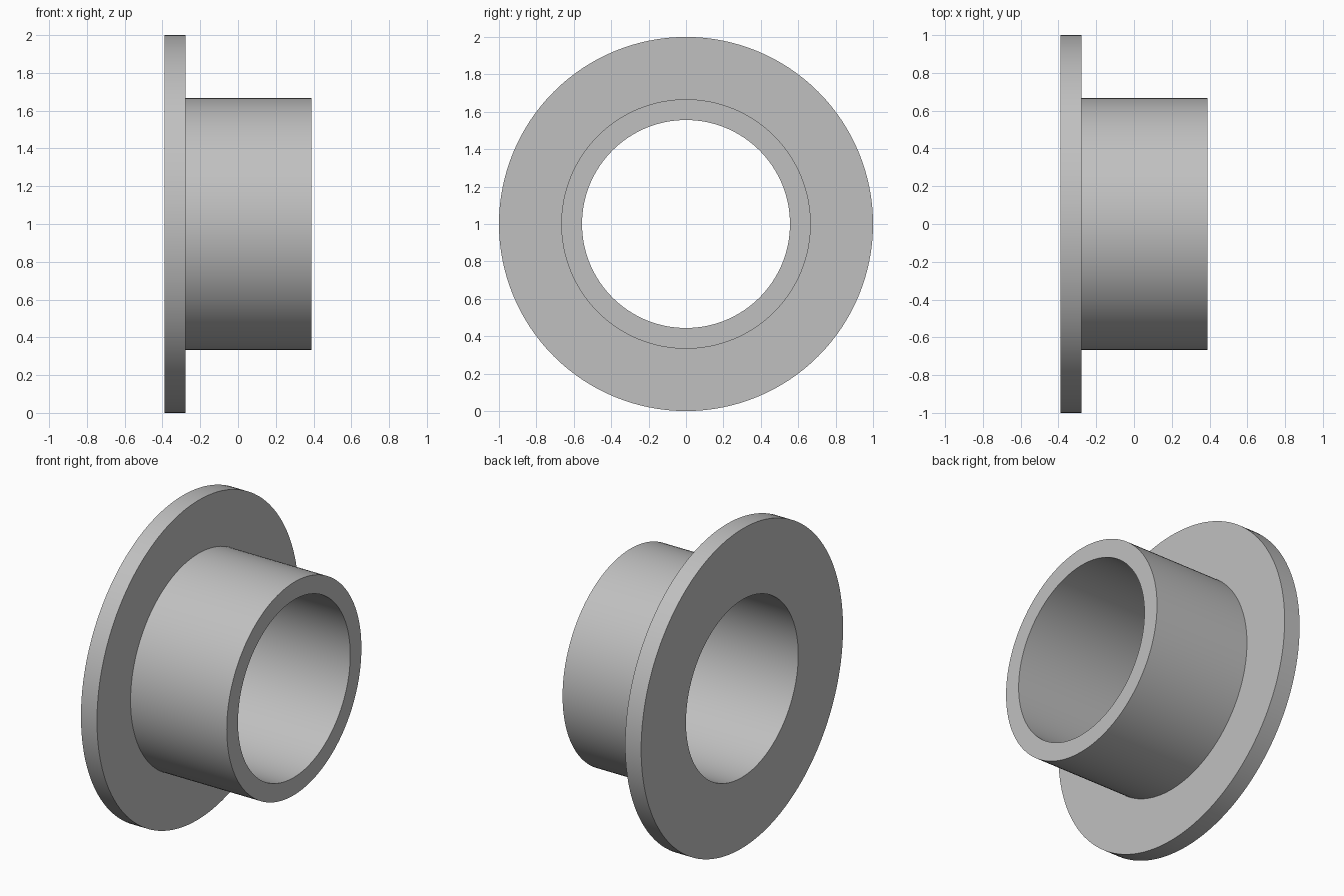
import bpy
import bmesh
from math import cos, sin, tau, radians

cube = bpy.data.objects.get("Cube")
if cube:
    bpy.data.objects.remove(cube, do_unlink=True)

SEGMENTS = 128
BORE, SLEEVE, FLANGE = 0.556, 0.667, 1.0
BACK, STEP, END = -0.389, -0.278, 0.389

# Plain grey metal
grey = bpy.data.materials.new("grey_metal")
grey.use_nodes = True
colour = (0.53, 0.53, 0.53, 1)
grey.diffuse_color = colour
grey.node_tree.nodes["Principled BSDF"].inputs["Base Color"].default_value = colour


def lathe_x(name, profile, height):
    """Revolve a closed (x, radius) profile around a horizontal axis."""
    bm = bmesh.new()
    rings = []
    for i in range(SEGMENTS):
        a = tau * i / SEGMENTS
        rings.append([bm.verts.new((x, r * cos(a), r * sin(a))) for x, r in profile])
    for i, ring in enumerate(rings):
        following = rings[(i + 1) % SEGMENTS]
        for j in range(len(profile)):
            k = (j + 1) % len(profile)
            bm.faces.new((ring[j], ring[k], following[k], following[j]))
    bmesh.ops.recalc_face_normals(bm, faces=bm.faces)
    mesh = bpy.data.meshes.new(name)
    bm.to_mesh(mesh)
    bm.free()
    mesh.materials.append(grey)
    obj = bpy.data.objects.new(name, mesh)
    obj.location.z = height
    bpy.context.collection.objects.link(obj)
    bpy.ops.object.select_all(action="DESELECT")
    obj.select_set(True)
    bpy.context.view_layer.objects.active = obj
    bpy.ops.object.shade_smooth_by_angle(angle=radians(30))
    return obj


# Flanged sleeve bushing: wide thin flange, tubular sleeve, straight through bore
lathe_x("flanged_bushing", [
    (BACK, BORE), (BACK, FLANGE), (STEP, FLANGE),
    (STEP, SLEEVE), (END, SLEEVE), (END, BORE),
], FLANGE)
